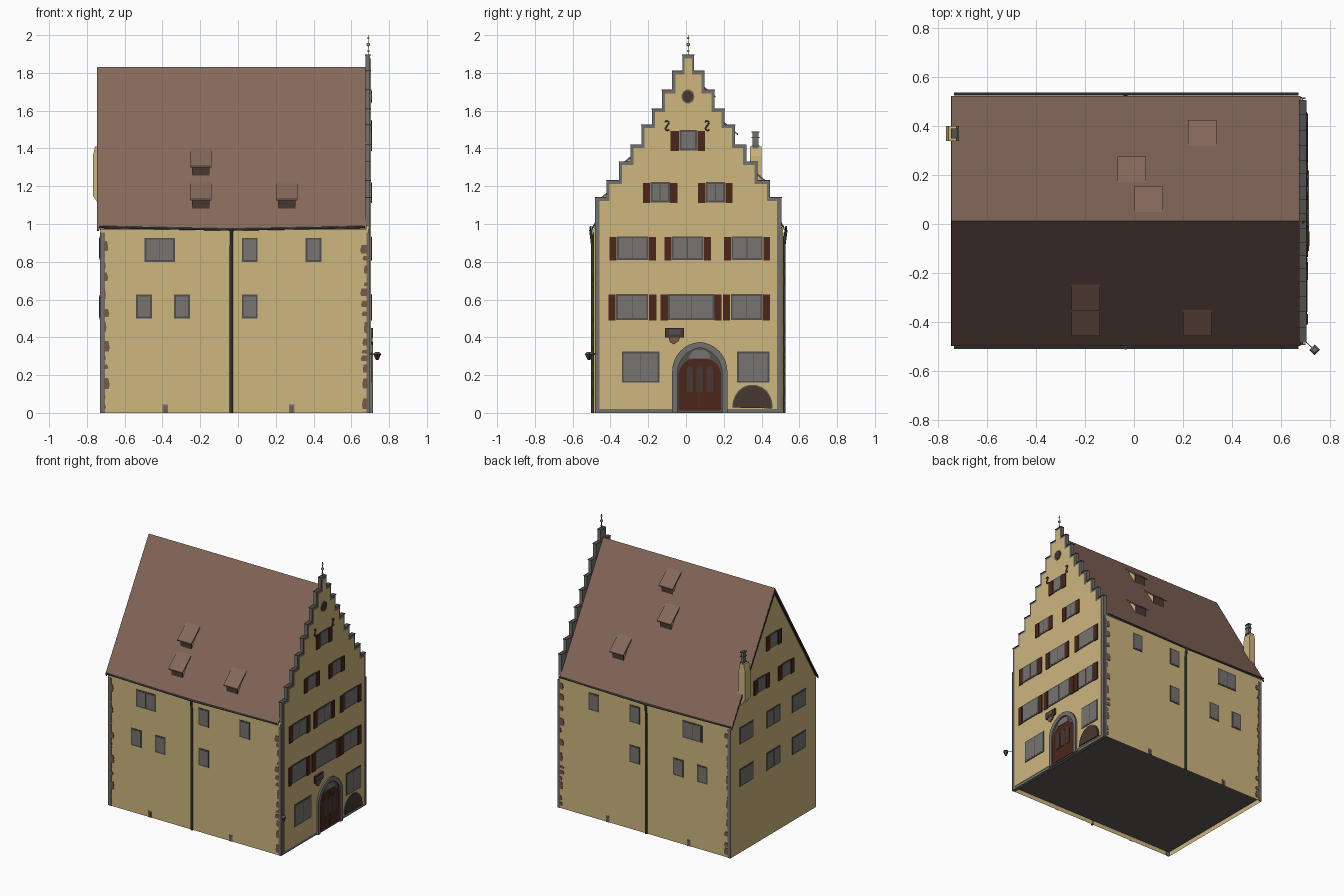
import bpy, bmesh, math, random
from mathutils import Vector

if "Cube" in bpy.data.objects:
    bpy.data.objects.remove(bpy.data.objects["Cube"])
random.seed(4)

COL = {
    "plaster_yellow": (.61, .465, .212), "roof_tile": (.232, .138, .102),
    "stone_grey": (.175, .165, .152), "glass_grey": (.185, .172, .162),
    "dark_metal": (.085, .083, .08), "shutter_red": (.072, .019, .01),
    "brick_brown": (.19, .10, .07), "dark_brown": (.065, .04, .032),
    "floor_dark": (.115, .105, .093), "brass": (.35, .27, .10)}
MAT = {}
for n, c in COL.items():
    MAT[n] = bpy.data.materials.new(n)
    MAT[n].diffuse_color = (*c, 1)

CY = .012                      # gable centre line in y
# wall frames: (u, z, d) -> world, d = distance outwards
MAP = {
    'R': lambda u, z, d: (.703 + d, u, z), 'L': lambda u, z, d: (-.73 - d, u, z),
    'F': lambda u, z, d: (u, -.49 - d, z), 'B': lambda u, z, d: (u, .514 + d, z),
    'X': lambda u, z, d: (d, u, z), 'Y': lambda u, z, d: (u, d, z)}
PARTS = {}


def part(name, mat):
    return PARTS.setdefault((name, mat), bmesh.new())


def prism(name, mat, side, pts, d0, d1, bottom=True):
    bm, f = part(name, mat), MAP[side]
    a = [bm.verts.new(f(u, z, d0)) for u, z in pts]
    b = [bm.verts.new(f(u, z, d1)) for u, z in pts]
    fs = [bm.faces.new(a), bm.faces.new(b)]
    n = len(pts)
    for i in range(n if bottom else n - 1):
        j = (i + 1) % n
        fs.append(bm.faces.new((a[i], a[j], b[j], b[i])))
    bmesh.ops.recalc_face_normals(bm, faces=fs)


def box(name, mat, side, u0, u1, z0, z1, d0, d1):
    prism(name, mat, side, [(u0, z0), (u1, z0), (u1, z1), (u0, z1)], d0, d1)


def tube(name, mat, p, q, r1, r2=None, seg=8):
    p, q = Vector(p), Vector(q)
    m = (q - p).to_track_quat('Z', 'Y').to_matrix().to_4x4()
    m.translation = (p + q) / 2
    bmesh.ops.create_cone(part(name, mat), cap_ends=True, segments=seg, radius1=r1,
                          radius2=r1 if r2 is None else r2, depth=(q - p).length, matrix=m)


def ball(name, mat, c, r):
    geo = bmesh.ops.create_uvsphere(part(name, mat), u_segments=10, v_segments=6, radius=r)
    bmesh.ops.translate(part(name, mat), verts=geo['verts'], vec=c)


def window(side, u0, u1, z0, z1, panes=2, shutters=()):
    # dark frame, glass panes and optional shutters
    box("window_frames", "dark_metal", side, u0, u1, z0, z1, -.005, .004)
    w = (u1 - u0 - .016) / panes
    for i in range(panes):
        a = u0 + .008 + i * w
        box("window_panes", "glass_grey", side, a + .002, a + w - .002, z0 + .01, z1 - .01, 0, .005)
    for a, b in shutters:
        box("shutters", "shutter_red", side, a, b, z0 - .004, z1 - .004, 0, .007)


# main walls, open underneath, with a recessed floor
prism("walls", "plaster_yellow", 'X',
      [(-.49, 0), (-.49, .972), (CY, 1.8), (.514, .972), (.514, 0)], -.73, .69, bottom=False)
box("floor", "floor_dark", 'X', -.485, .509, .03, .034, -.725, .685)

# roof slab with dark verge on the plain gable
E, RZ, EZ = .51, 1.83, .982


def roof(t):
    return [(CY - E, EZ), (CY, RZ), (CY + E, EZ), (CY + E, EZ - t / 2), (CY, RZ - t), (CY - E, EZ - t / 2)]


prism("roof", "roof_tile", 'X', roof(.02), -.743, .68)
prism("roof_verge", "dark_brown", 'X', [(u, z - .002) for u, z in roof(.032)], -.746, -.735)

# stepped gable: grey slab, yellow plaster field, dark copings
STEPS = [(.493, 1.14), (.432, 1.23), (.367, 1.33), (.307, 1.42), (.247, 1.525),
         (.192, 1.61), (.14, 1.71), (.085, 1.81), (.03, 1.895)]


def stepped(inset, z0):
    half = [(STEPS[0][0] - inset * 1.3, z0)]
    for i, (h, z) in enumerate(STEPS):
        half.append((h - inset * (1.3 if i < 1 else .9 if i < 8 else .5), z - inset))
        if i < 8:
            half.append((STEPS[i + 1][0] - inset * (.9 if i < 7 else .5), z - inset))
    return [(CY + h, z) for h, z in half] + [(CY - h, z) for h, z in reversed(half)]


prism("gable_slab", "stone_grey", 'X', stepped(0, 0), .675, .700)
prism("gable_plaster", "plaster_yellow", 'X', stepped(.018, .02), .690, .703)
for i, (h, z) in enumerate(STEPS):
    inner = STEPS[i + 1][0] if i < 8 else 0
    for s in (-1, 1):
        a, b = sorted((CY + s * inner, CY + s * (h + .002)))
        box("gable_copings", "dark_metal", 'X', a, b, z - .003, z + .002, .673, .704)

# finial on the gable
tube("finial_rod", "dark_metal", (.69, CY, 1.89), (.69, CY, 2.0), .002)
for z, r in ((1.915, .006), (1.95, .01), (1.985, .006)):
    ball("finial_balls", "brass", (.69, CY, z), r)

# street gable windows
for u0, u1, sh in ((-.37, -.2, ((-.41, -.374), (-.196, -.156))),
                   (-.094, .15, ((-.135, -.096), (.151, .187))),
                   (.237, .405, ((.195, .234), (.407, .445)))):
    window('R', u0, u1, .493, .63, 2, sh)
for u0, u1, sh in ((-.366, -.198, ((-.405, -.367), (-.196, -.16))),
                   (-.075, .092, ((-.113, -.077), (.096, .132))),
                   (.24, .406, ((.2, .237), (.409, .446)))):
    window('R', u0, u1, .81, .935, 2, sh)
window('R', -.34, -.14, .16, .325)
window('R', .27, .442, .16, .325)
for side in 'RL':
    window(side, -.188, -.086, 1.115, 1.222, 2, ((-.228, -.19), (-.084, -.046)))
    window(side, .105, .207, 1.115, 1.222, 2, ((.063, .102), (.209, .247)))
    window(side, -.035, .058, 1.39, 1.497, 1, ((-.083, -.038), (.061, .1)))
for u in (-.29, .015, .33):                      # plain gable lower rows
    window('L', u - .08, u + .08, .495, .625)
    window('L', u - .08, u + .08, .81, .935)

# long side windows and ground vents, same on both sides
for side in 'FB':
    window(side, -.495, -.333, .8, .927)
    for u, z in ((.062, .8), (.4, .8), (.062, .5), (-.497, .5), (-.297, .5)):
        window(side, u - .042, u + .042, z, z + .127, 1)
    for u in (-.385, .285):
        box("ground_vents", "stone_grey", side, u - .014, u + .014, 0, .045, 0, .004)
        box("vent_openings", "brick_brown", side, u - .007, u + .007, .004, .034, 0, .006)


# pointed portal with door leaves
def arch(c, hw, spring, peak, z0, n=8):
    h = peak - spring
    e = (h * h - hw * hw) / (2 * hw)
    r, am = hw + e, math.acos(e / (hw + e))
    p = [(hw, z0)] + [(r * math.cos(am * i / n) - e, spring + r * math.sin(am * i / n)) for i in range(n + 1)]
    return [(c + u, z) for u, z in p] + [(c - u, z) for u, z in reversed(p[:-1])]


prism("portal_stone", "stone_grey", 'R', arch(.073, .146, .22, .375, 0) + arch(.073, .118, .21, .345, 0)[::-1], -.01, .012)
prism("portal_shadow", "dark_metal", 'R', arch(.073, .119, .21, .346, 0), -.01, .002)
prism("portal_fanlight", "glass_grey", 'R', arch(.073, .055, .292, .33, .288), 0, .005)
prism("door", "shutter_red", 'R', arch(.073, .113, .2, .284, .012, 5), 0, .005)
for u in (.02, .073, .126):
    prism("door_panels", "dark_brown", 'R', arch(u, .018, .22, .245, .11, 4), 0, .008)
box("door_seam", "dark_brown", 'R', .071, .075, .012, .275, 0, .007)


# cellar hatch and round attic opening
def ellipse(c, z, a, b, t0, t1, n=20):
    return [(c + a * math.cos(t0 + (t1 - t0) * i / n), z + b * math.sin(t0 + (t1 - t0) * i / n)) for i in range(n)]


HATCH = lambda g: ellipse(.352, .035, .1 + g, .108 + g, -.1, math.pi + .1) + [(.25 - g, .028)]
prism("cellar_hatch_rim", "dark_metal", 'R', HATCH(.006), 0, .004)
prism("cellar_hatch", "dark_brown", 'R', HATCH(0), 0, .008)
prism("oculus_rim", "brick_brown", 'R', ellipse(.01, 1.675, .034, .037, 0, 2 * math.pi), 0, .004)
prism("oculus", "dark_brown", 'R', ellipse(.01, 1.675, .027, .03, 0, 2 * math.pi), 0, .006)

# small carved console above the door
box("console_top", "dark_brown", 'R', -.11, -.01, .40, .45, 0, .011)
box("console_plate", "dark_metal", 'R', -.09, -.03, .415, .442, 0, .013)
prism("console_base", "brick_brown", 'R', [(-.095, .41), (-.025, .41), (-.04, .38), (-.065, .362), (-.085, .375)], 0, .01)

# curved iron wall anchors
for c in (-.1, .112):
    pts = [(-.012, .02), (0, .027), (.011, .017), (0, 0), (-.01, -.015), (0, -.027), (.012, -.02)]
    for (a, b), (d, e) in zip(pts, pts[1:]):
        tube("wall_anchors", "dark_brown", (.707, c + a, 1.52 + b), (.707, c + d, 1.52 + e), .0035, seg=6)

# worn corner stones: grey strip with ragged brick patches
for side in 'FB':
    for x, s, strip in ((-.73, 1, .026), (.70, -1, .02)):
        a, b = sorted((x, x + s * strip))
        box("corner_strips", "stone_grey", side, a, b, 0, .955, -.003, .003)
        z = .02
        while z < .9:
            h, w = random.uniform(.015, .06), random.uniform(.028, .056)
            q = x + s * (strip - .006)
            prism("corner_bricks", "brick_brown", side,
                  [(q, z), (x + s * w * .9, z), (x + s * w, z + h * .4), (x + s * w * .85, z + h), (q, z + h)], 0, .004)
            z += h + random.uniform(.01, .06)

# thin gutters falling to a central downpipe
for s, yw, yg in ((-1, -.494, -.505), (1, .518, .53)):
    for x in (-.735, .672):
        tube("gutters", "dark_metal", (x, yg, .984), (-.035, yg, .97), .006)
    tube("downpipes", "dark_metal", (-.035, yg, .97), (-.035, yw, .88), .008)
    tube("downpipes", "dark_metal", (-.035, yw, 0), (-.035, yw, .885), .009)


def roofz(d):
    return RZ - d * (RZ - EZ) / E


# shed dormers: (x centre, eave distance from ridge line, side)
for x, dy, s in ((-.197, .47, -1), (-.197, .365, -1), (.258, .47, -1),
                 (.278, .413, 1), (-.01, .263, 1), (.06, .143, 1)):
    k = lambda d: CY + s * d
    top = roofz(dy - .105)
    lip, f = top - .098, dy - .024                # face set back under the lip
    zf = lip + .016
    prism("dormer_roofs", "roof_tile", 'X', [(k(dy), lip), (k(dy), lip + .008), (k(dy - .107), top + .003),
          (k(dy - .107), top - .012)], x - .058, x + .058)
    prism("dormer_cheeks", "plaster_yellow", 'X', [(k(f), roofz(f) - .01), (k(f), zf), (k(dy - .1), top - .005)],
          x - .047, x + .047)
    a, b = sorted((k(f), k(f + .004)))
    box("dormer_fronts", "dark_brown", 'Y', x - .046, x + .046, roofz(f) - .008, zf, a, b)

# corbelled chimney on the plain gable
prism("chimney_stack", "plaster_yellow", 'Y', [(-.728, 1.09), (-.768, 1.15), (-.768, 1.36), (-.757, 1.41),
      (-.725, 1.41), (-.715, 1.36), (-.715, 1.15)], .338, .4)
box("chimney_top", "stone_grey", 'Y', -.744, -.722, 1.4, 1.49, .352, .385)
for z in (1.41, 1.455, 1.485):
    box("chimney_rings", "dark_metal", 'Y', -.746, -.718, z, z + .006, .348, .389)

# corner lantern on an arm
tube("lantern_arm", "dark_metal", (.695, -.475, .312), (.737, -.514, .312), .002, seg=6)
tube("lantern", "dark_brown", (.737, -.514, .28), (.737, -.514, .312), .007, .021, 4)
tube("lantern_cap", "stone_grey", (.737, -.514, .312), (.737, -.514, .322), .022, .012, 4)

# turn every collected part into an object
for (name, mat), bm in PARTS.items():
    me = bpy.data.meshes.new(name)
    bm.to_mesh(me)
    bm.free()
    me.materials.append(MAT[mat])
    bpy.context.collection.objects.link(bpy.data.objects.new(name, me))

for m in bpy.data.materials:
    if m.users and not m.is_grease_pencil:
        m.use_nodes = True
        m.node_tree.nodes["Principled BSDF"].inputs["Base Color"].default_value = m.diffuse_color
